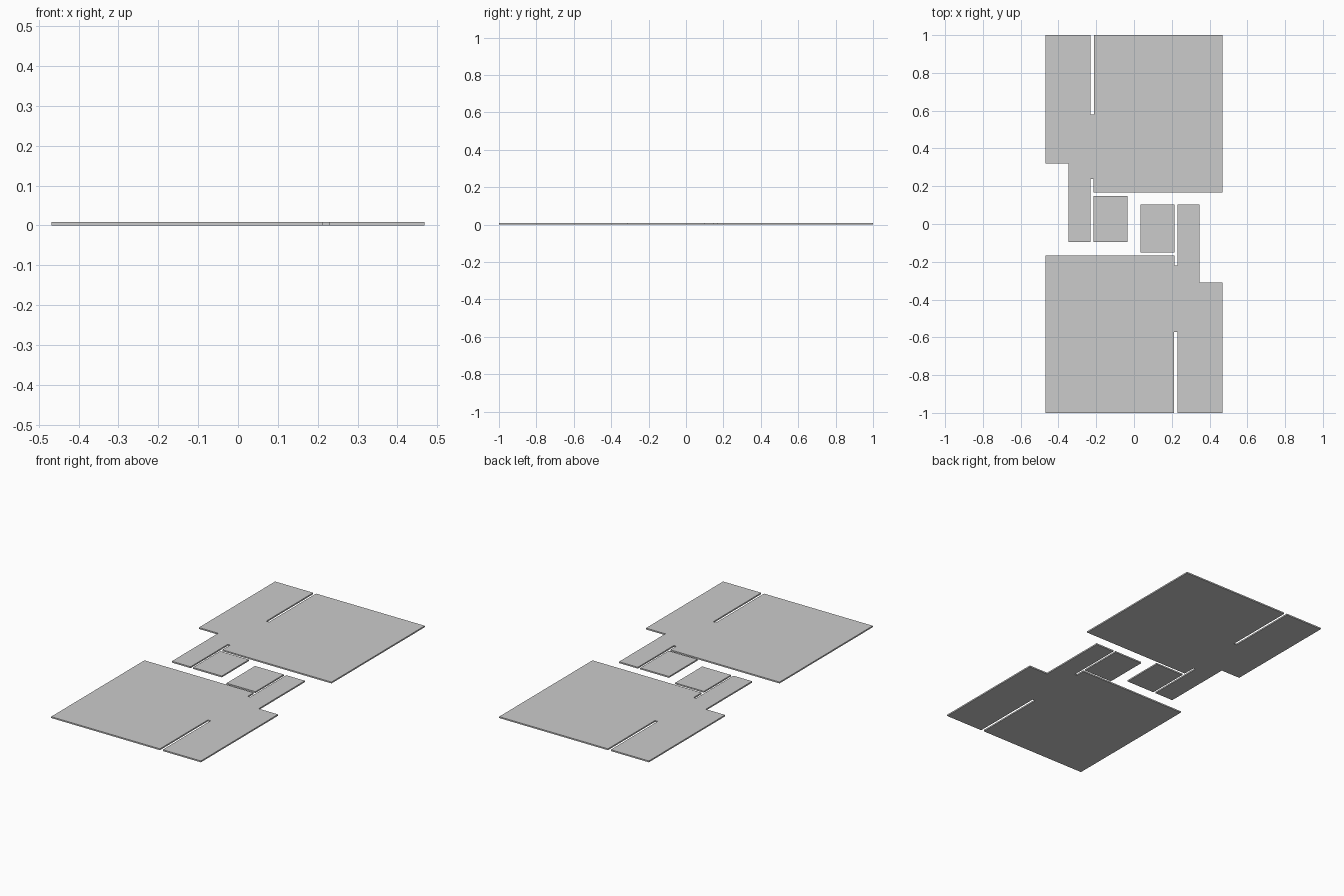
import bpy, bmesh

if "Cube" in bpy.data.objects:
    bpy.data.objects.remove(bpy.data.objects["Cube"])

T = 0.008  # sheet thickness


def plate(name, outline):
    """Extrude a flat outline (x, y) up from the ground."""
    bm = bmesh.new()
    face = bm.faces.new([bm.verts.new((x, y, 0)) for x, y in outline])
    ext = bmesh.ops.extrude_face_region(bm, geom=[face])
    top = [v for v in ext["geom"] if isinstance(v, bmesh.types.BMVert)]
    bmesh.ops.translate(bm, verts=top, vec=(0, 0, T))
    bmesh.ops.recalc_face_normals(bm, faces=bm.faces)
    # triangulate the caps so the slots stay clean
    bmesh.ops.triangulate(bm, faces=[f for f in bm.faces if len(f.verts) > 4])
    mesh = bpy.data.meshes.new(name)
    bm.to_mesh(mesh)
    bm.free()
    obj = bpy.data.objects.new(name, mesh)
    bpy.context.collection.objects.link(obj)
    return obj


def half(side, s, slot, step, notch, leg, tab_near):
    """One slotted panel with its leg and loose tab; s = 1 back, -1 front."""
    def turn(points):
        return [(s * x, s * y) for x, y in points]

    # large panel: outer slot, step, leg and inner notch
    plate(side + "_panel", turn([
        (-0.468, 1.0), (-0.468, step), (-0.347, step), (-0.347, leg),
        (-0.23, leg), (-0.23, notch), (-0.215, notch), (-0.215, 0.167),
        (0.468, 0.167), (0.468, 1.0), (-0.212, 1.0), (-0.212, slot),
        (-0.23, slot), (-0.23, 1.0)]))
    # small tab beside the leg
    plate(side + "_tab", turn([
        (-0.215, leg), (-0.035, leg), (-0.035, tab_near), (-0.215, tab_near)]))


half("back", 1, slot=0.58, step=0.319, notch=0.238, leg=-0.095, tab_near=0.147)
half("front", -1, slot=0.572, step=0.311, notch=0.22, leg=-0.102, tab_near=0.152)
